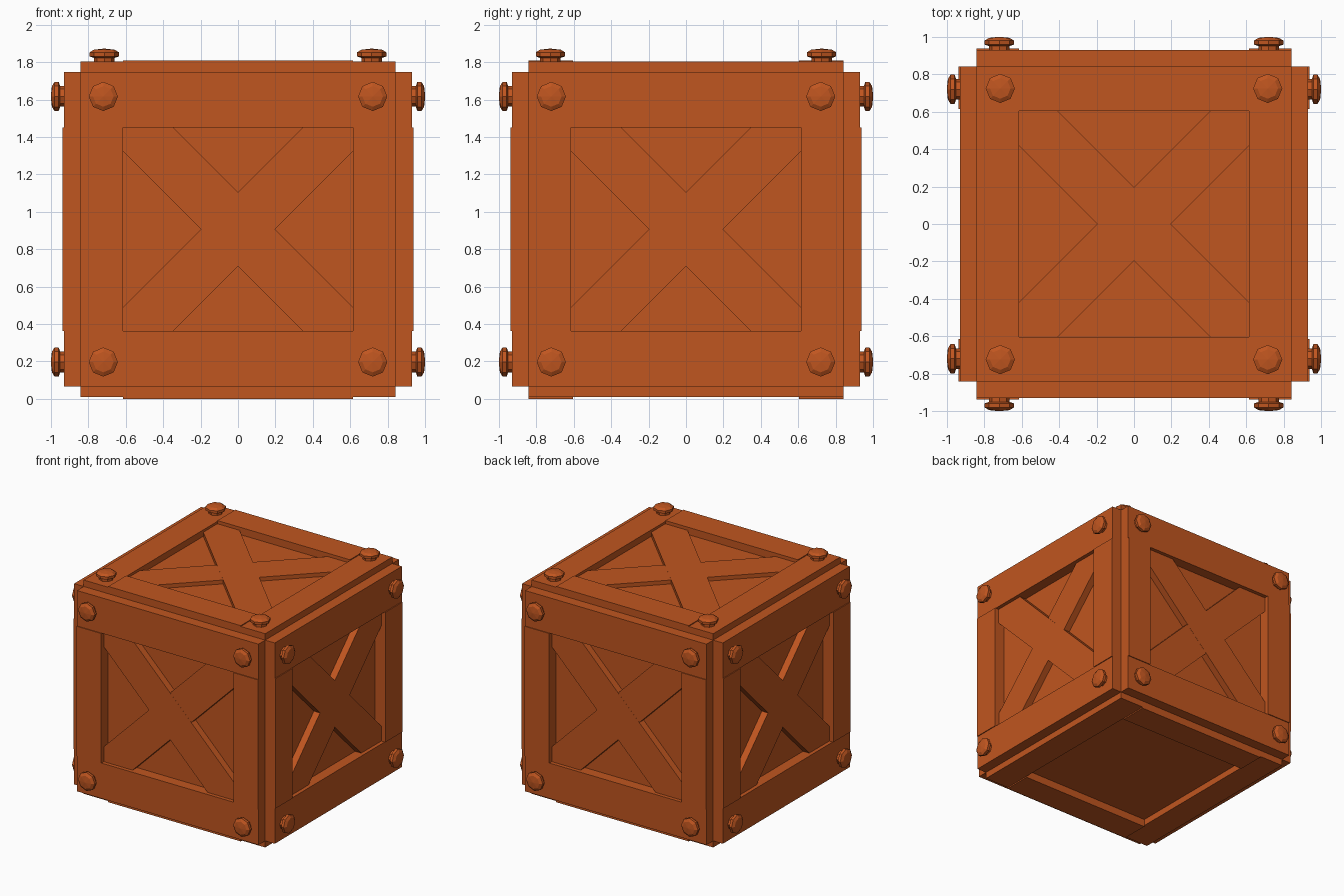
import bpy
import bmesh
from math import cos, sin, pi
from mathutils import Matrix, Vector

if "Cube" in bpy.data.objects:
    bpy.data.objects.remove(bpy.data.objects["Cube"])

rust = bpy.data.materials.new("rust_orange")
rust.use_nodes = True
COLOUR = (0.53, 0.092, 0.014, 1)
rust.diffuse_color = COLOUR
rust.node_tree.nodes["Principled BSDF"].inputs["Base Color"].default_value = COLOUR

CENTRE = Vector((0, 0, 0.907))
CORE = 0.842


def face_frame(u, v, w):
    """Matrix from a crate face's own axes (across, up, outward) to the world."""
    return Matrix.Translation(CENTRE) @ Matrix((u, v, w)).transposed().to_4x4()


def finish(name, bm, frame):
    bmesh.ops.recalc_face_normals(bm, faces=bm.faces)
    mesh = bpy.data.meshes.new(name)
    bm.to_mesh(mesh)
    bm.free()
    mesh.materials.append(rust)
    obj = bpy.data.objects.new(name, mesh)
    obj.matrix_world = frame
    bpy.context.collection.objects.link(obj)


def box(name, low, high, frame, turn=0):
    low, high = Vector(low), Vector(high)
    bm = bmesh.new()
    bmesh.ops.create_cube(bm, size=1)
    bmesh.ops.scale(bm, vec=high - low, verts=bm.verts)
    bmesh.ops.translate(bm, vec=(low + high) / 2, verts=bm.verts)
    bmesh.ops.rotate(bm, matrix=Matrix.Rotation(turn, 3, 'Z'), verts=bm.verts)
    finish(name, bm, frame)


def bolt(name, u, v, base, frame, sides=8):
    """Eight-sided domed head on a short neck."""
    profile = [(.055, -.01), (.055, .02), (.078, .028), (.078, .05), (.055, .064)]
    bm = bmesh.new()
    rings = [[bm.verts.new((u + r * cos(2 * pi * i / sides),
                            v + r * sin(2 * pi * i / sides), base + h))
              for i in range(sides)] for r, h in profile]
    tip = bm.verts.new((u, v, base + .07))
    bm.faces.new(rings[0])
    for i in range(sides):
        j = (i + 1) % sides
        for a, b in zip(rings, rings[1:]):
            bm.faces.new((a[i], a[j], b[j], b[i]))
        bm.faces.new((rings[-1][i], rings[-1][j], tip))
    finish(name, bm, frame)


def build_face(side, frame, opening, rail_top, post_top, brace_top=None, bolts=None):
    open_u, open_v = opening
    inner = CORE - 0.01
    for s, end in ((-1, "low"), (1, "high")):
        # full-length rails, with posts standing slightly proud between them
        v0, v1 = sorted((s * open_v, s * CORE))
        box(f"{side}_rail_{end}", (-CORE, v0, inner), (CORE, v1, rail_top), frame)
        u0, u1 = sorted((s * open_u, s * CORE))
        box(f"{side}_post_{end}", (u0, -open_v, inner), (u1, open_v, post_top), frame)
        # crossed diagonal braces, ends tucked under the frame
        if brace_top:
            box(f"{side}_brace_{end}", (-1.04, -.139, inner),
                (1.04, .139, brace_top - (s > 0) * .001), frame, s * pi / 4)
        if bolts:
            for t, row in ((-1, "a"), (1, "b")):
                bolt(f"{side}_bolt_{end}_{row}", s * bolts[0], t * bolts[1], rail_top, frame)


X, Y, Z = Vector((1, 0, 0)), Vector((0, 1, 0)), Vector((0, 0, 1))

# inner body
box("crate_body", (-CORE,) * 3, (CORE,) * 3, Matrix.Translation(CENTRE))

# four walls
for side, across, out in (("front", X, -Y), ("left", Y, X), ("back", -X, Y), ("right", -Y, -X)):
    build_face(side, face_frame(across, Z, out), (.615, .545), .931, .938, .9, (.72, .71))

# lid and underside
build_face("lid", face_frame(Y, X, Z), (.605, .615), .896, .903, .876, (.725, .715))
build_face("underside", face_frame(-Y, X, -Z), (.605, .615), .897, .907)
